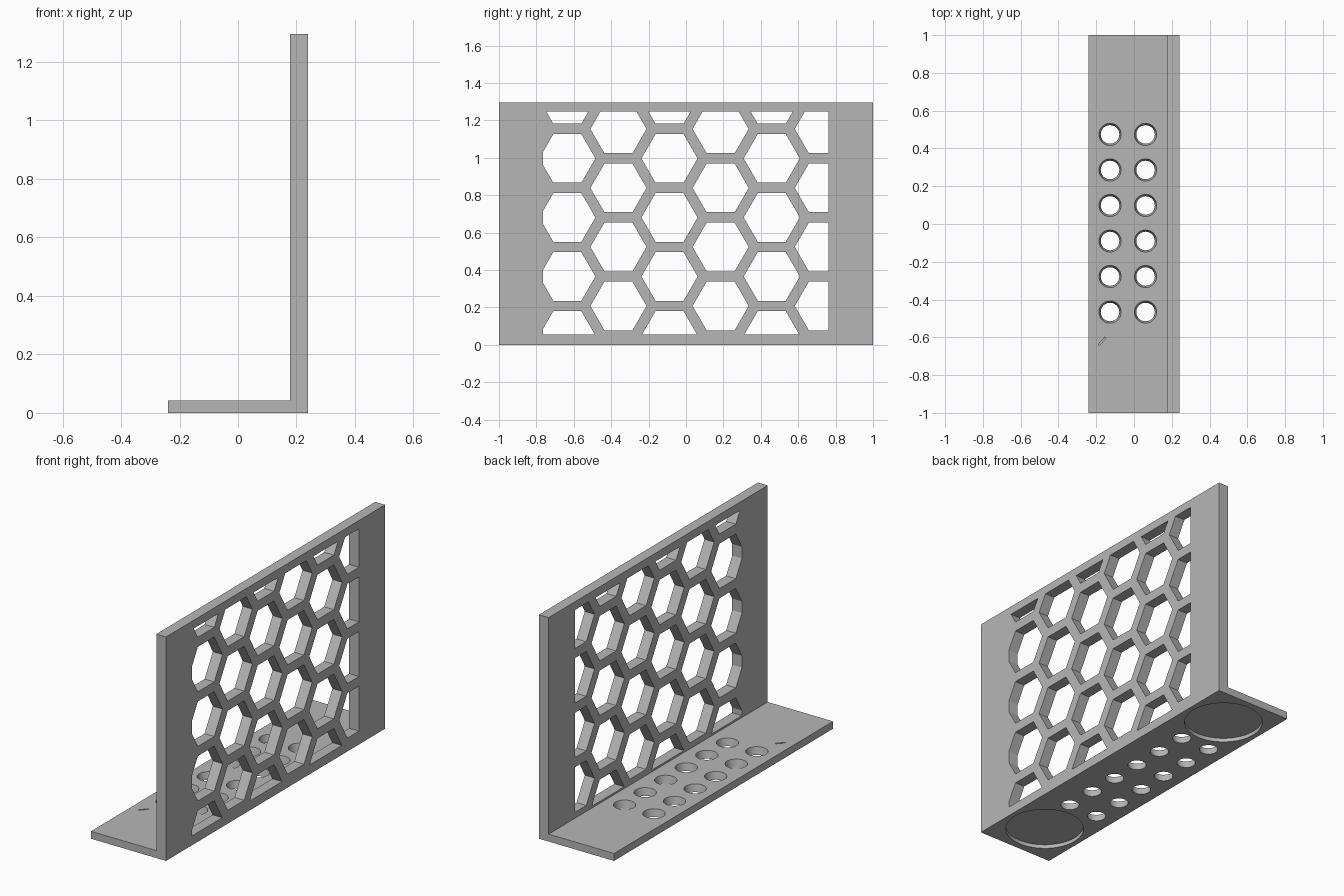
import bpy, bmesh, math
from mathutils import Matrix, Vector

if "Cube" in bpy.data.objects:
    bpy.data.objects.remove(bpy.data.objects["Cube"])

grey = bpy.data.materials.new("plain grey")
grey.use_nodes = True
COLOUR = (0.47, 0.47, 0.47, 1)
grey.diffuse_color = COLOUR
grey.node_tree.nodes["Principled BSDF"].inputs["Base Color"].default_value = COLOUR


def make_object(name, bm):
    bmesh.ops.recalc_face_normals(bm, faces=bm.faces)
    mesh = bpy.data.meshes.new(name)
    bm.to_mesh(mesh)
    bm.free()
    mesh.materials.append(grey)
    obj = bpy.data.objects.new(name, mesh)
    bpy.context.collection.objects.link(obj)
    return obj


def add_prism(bm, points, push):
    """Extrude a closed outline along a vector."""
    face = bm.faces.new([bm.verts.new(p) for p in points])
    top = bmesh.ops.extrude_face_region(bm, geom=[face])["geom"]
    verts = [v for v in top if isinstance(v, bmesh.types.BMVert)]
    bmesh.ops.translate(bm, verts=verts, vec=Vector(push))


def add_box(bm, low, high, turn=0):
    low, high = Vector(low), Vector(high)
    matrix = (Matrix.Translation((low + high) / 2) @ Matrix.Rotation(turn, 4, "Z")
              @ Matrix.Diagonal((*(high - low), 1)))
    bmesh.ops.create_cube(bm, size=1, matrix=matrix)


def add_round(bm, x, y, z0, z1, r0, r1, sides):
    bmesh.ops.create_cone(bm, cap_ends=True, segments=sides, radius1=r0, radius2=r1,
                          depth=z1 - z0, matrix=Matrix.Translation((x, y, (z0 + z1) / 2)))


def boolean(obj, cutter, operation):
    """Apply a boolean and discard the cutter."""
    cutter.hide_render = True
    mod = obj.modifiers.new(operation.lower(), "BOOLEAN")
    mod.operation, mod.object, mod.solver = operation, cutter, "EXACT"
    bpy.context.view_layer.objects.active = obj
    bpy.ops.object.modifier_apply(modifier=mod.name)
    bpy.data.objects.remove(cutter)


# L-shaped bracket: flat base and upright wall
EDGE, WALL, BASE, TOP = 0.24, 0.178, 0.043, 1.295
profile = [(-EDGE, 0), (EDGE, 0), (EDGE, TOP), (WALL, TOP), (WALL, BASE), (-EDGE, BASE)]
bm = bmesh.new()
add_prism(bm, [(x, -1, z) for x, z in profile], (0, 2, 0))
bracket = make_object("bracket", bm)

# Honeycomb openings, trimmed to a rectangular window
PITCH, RADIUS = 0.3155, 0.15
bm = bmesh.new()
for col in range(-2, 4):
    y = -0.088 + col * PITCH * math.cos(math.pi / 6)
    for row in range(5):
        z = 0.05 + (row + (col % 2) / 2) * PITCH
        angles = [k * math.pi / 3 for k in range(6)]
        add_prism(bm, [(0.12, y + RADIUS * math.cos(a), z + RADIUS * math.sin(a))
                       for a in angles], (0.2, 0, 0))
hexagons = make_object("hexagon_cutter", bm)
bm = bmesh.new()
add_box(bm, (0.15, -0.765, 0.054), (0.28, 0.762, 1.247))
boolean(hexagons, make_object("window_limit", bm), "INTERSECT")
boolean(bracket, hexagons, "DIFFERENCE")

# Two rows of tapered holes through the base
bm = bmesh.new()
for x in (-0.127, 0.061):
    for i in range(6):
        add_round(bm, x, 0.004 + (i - 2.5) * 0.188, -0.005, BASE + 0.005, 0.048, 0.06, 40)
boolean(bracket, make_object("hole_cutter", bm), "DIFFERENCE")

# Round recesses under each end of the base
bm = bmesh.new()
for y in (-0.75, 0.75):
    add_round(bm, 0, y, -0.02, 0.022, 0.21, 0.21, 64)
boolean(bracket, make_object("recess_cutter", bm), "DIFFERENCE")

# Small slit beside one recess
bm = bmesh.new()
add_box(bm, (-0.195, -0.625, 0.03), (-0.143, -0.617, 0.06), math.radians(48))
boolean(bracket, make_object("slit_cutter", bm), "DIFFERENCE")

# Smooth round walls, sharp everywhere else
bpy.ops.object.select_all(action="DESELECT")
bracket.select_set(True)
bpy.context.view_layer.objects.active = bracket
bpy.ops.object.shade_smooth_by_angle(angle=math.radians(25))
